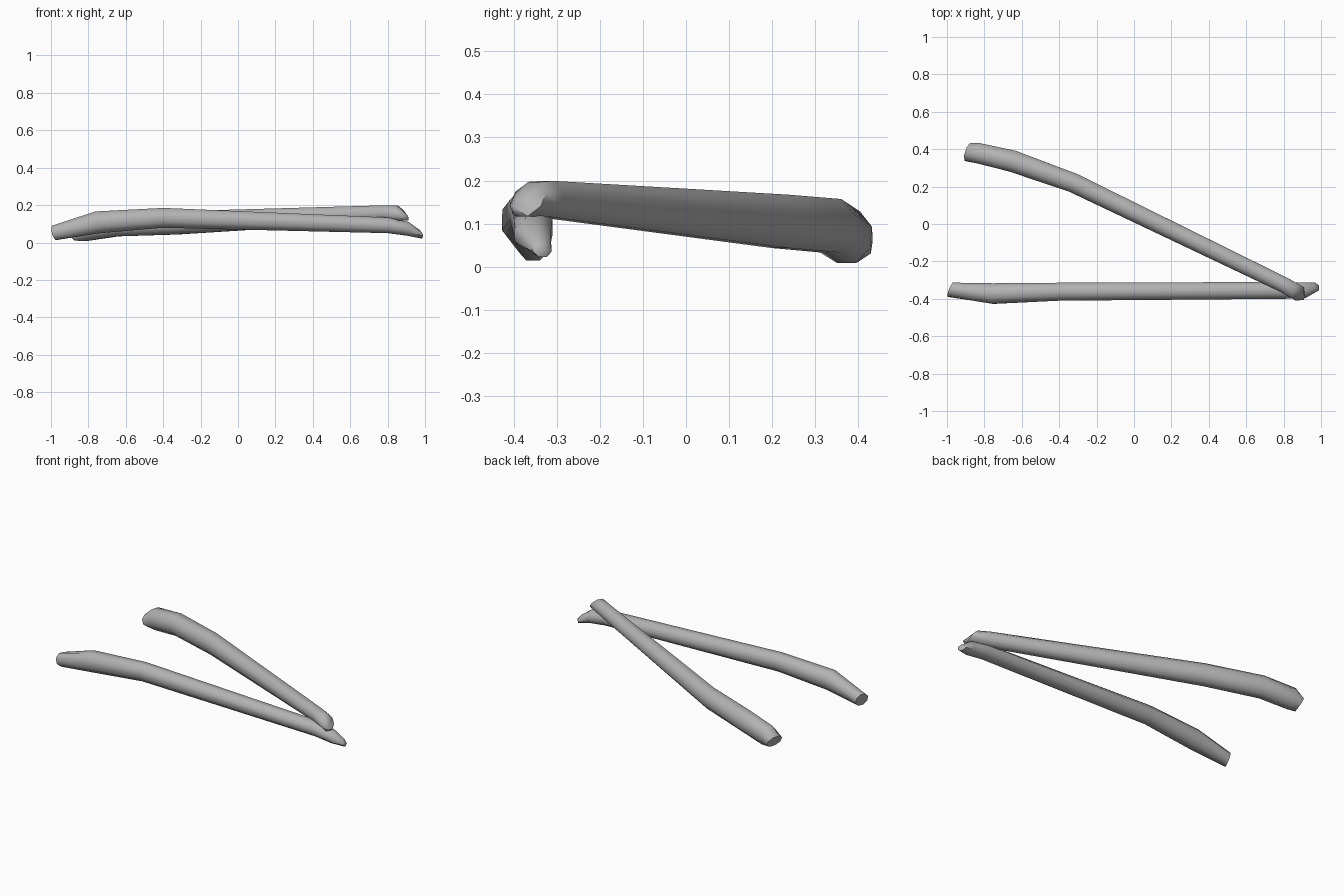
import bpy, bmesh, math
from mathutils import Vector

cube = bpy.data.objects.get("Cube")
if cube:
    bpy.data.objects.remove(cube, do_unlink=True)

grey = bpy.data.materials.new("plain grey")
grey.use_nodes = True
grey.diffuse_color = (0.45, 0.45, 0.45, 1)
grey.node_tree.nodes["Principled BSDF"].inputs["Base Color"].default_value = (0.45, 0.45, 0.45, 1)

SIDES = 8


def stick(name, stations, tips):
    """Loft rings along stations: x, y, z, half width, half height, heading, lean."""
    bm = bmesh.new()
    rings = []
    for x, y, z, hw, hh, heading, lean in stations:
        a = math.radians(heading)
        along = Vector((math.cos(a), math.sin(a), 0))
        across = Vector((-math.sin(a), math.cos(a), 0))
        ring = []
        for i in range(SIDES):
            t = math.tau * (i + 0.5) / SIDES
            r = 1 / math.cos(math.pi / SIDES)
            u, v = hw * r * math.cos(t), hh * r * math.sin(t)
            p = Vector((x, y, z + v)) + across * u + along * (lean * v)
            ring.append(bm.verts.new(p))
        rings.append(ring)
    for a, b in zip(rings, rings[1:]):
        for i in range(SIDES):
            j = (i + 1) % SIDES
            bm.faces.new((a[i], a[j], b[j], b[i]))
    # broken ends, fanned to an off-centre point
    for ring, tip in ((rings[0], tips[0]), (rings[-1], tips[1])):
        c = bm.verts.new(tip)
        for i in range(SIDES):
            bm.faces.new((ring[i], ring[(i + 1) % SIDES], c))
    bmesh.ops.recalc_face_normals(bm, faces=bm.faces)
    mesh = bpy.data.meshes.new(name)
    bm.to_mesh(mesh)
    bm.free()
    mesh.materials.append(grey)
    obj = bpy.data.objects.new(name, mesh)
    bpy.context.collection.objects.link(obj)
    bpy.ops.object.select_all(action="DESELECT")
    obj.select_set(True)
    bpy.context.view_layer.objects.active = obj
    bpy.ops.object.shade_smooth_by_angle(angle=math.radians(50))


# Lower stick, lying along x
stick("lower_stick", [
    (-0.98, -0.352, 0.052, 0.040, 0.038, -22, -0.25),
    (-0.75, -0.372, 0.108, 0.055, 0.058, -2, -0.2),
    (-0.40, -0.362, 0.132, 0.048, 0.053, 0, 0),
    (0.80, -0.355, 0.092, 0.045, 0.042, 0, 0),
    (0.91, -0.355, 0.073, 0.042, 0.037, 8, 0),
    (0.975, -0.335, 0.044, 0.024, 0.022, 25, -0.3),
], [(-0.975, -0.352, 0.05), (0.99, -0.33, 0.04)])

# Upper stick, crossing over the lower one
stick("upper_stick", [
    (-0.885, 0.384, 0.045, 0.050, 0.035, -18, -0.5),
    (-0.83, 0.378, 0.068, 0.054, 0.060, -16, -0.3),
    (-0.65, 0.336, 0.095, 0.058, 0.062, -19, -0.1),
    (-0.325, 0.220, 0.105, 0.052, 0.062, -24, 0),
    (0.80, -0.325, 0.157, 0.042, 0.042, -26, -0.2),
    (0.875, -0.367, 0.157, 0.042, 0.040, -30, -0.8),
], [(-0.875, 0.384, 0.04), (0.91, -0.405, 0.14)])
